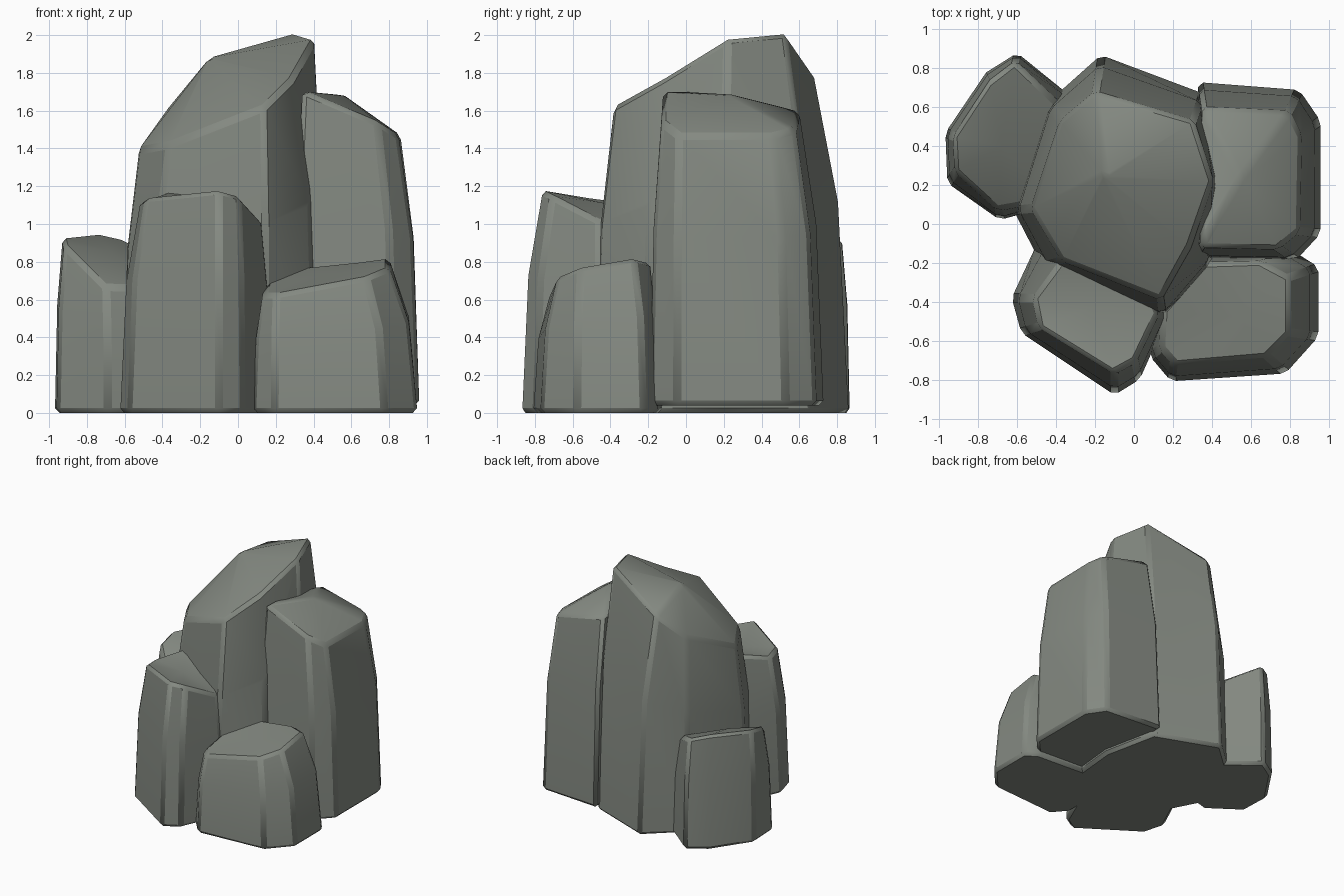
import bpy, bmesh, math
from mathutils import Vector

cube = bpy.data.objects.get("Cube")
if cube:
    bpy.data.objects.remove(cube, do_unlink=True)

stone = bpy.data.materials.new("grey_green_stone")
stone.use_nodes = True
colour = (0.23, 0.25, 0.22, 1)
stone.diffuse_color = colour
bsdf = stone.node_tree.nodes["Principled BSDF"]
bsdf.inputs["Base Color"].default_value = colour
bsdf.inputs["Roughness"].default_value = 0.9


def rock(name, foot, crown, peak, floor=0.0, waist=0.62, taper=0.3):
    """Tapered column: foot outline, bulging waist, sloping crown, faceted cap."""
    bm = bmesh.new()
    top = [Vector(c) for c in crown]
    base = [Vector((x, y, floor)) for x, y in foot]
    mid = []
    for b, t in zip(base, top):
        p = b.lerp(t, taper)
        p.z = floor + (t.z - floor) * waist
        mid.append(p)
    rings = [[bm.verts.new(p) for p in ring] for ring in (base, mid, top)]
    tip = bm.verts.new(peak)
    n = len(top)
    bm.faces.new(rings[0])
    for i in range(n):
        j = (i + 1) % n
        for low, high in zip(rings, rings[1:]):
            bm.faces.new((low[i], low[j], high[j], high[i]))
        bm.faces.new((rings[2][i], rings[2][j], tip))
    bmesh.ops.recalc_face_normals(bm, faces=bm.faces)
    mesh = bpy.data.meshes.new(name)
    bm.to_mesh(mesh)
    bm.free()
    mesh.materials.append(stone)
    obj = bpy.data.objects.new(name, mesh)
    bpy.context.collection.objects.link(obj)
    # Worn edges
    bevel = obj.modifiers.new("worn_edges", "BEVEL")
    bevel.width = 0.025
    bevel.segments = 1
    bevel.limit_method = "ANGLE"
    bevel.angle_limit = math.radians(25)
    bpy.ops.object.select_all(action="DESELECT")
    obj.select_set(True)
    bpy.context.view_layer.objects.active = obj
    bpy.ops.object.shade_smooth_by_angle(angle=math.radians(30))


# Tall central column
rock("central_rock",
     [(-0.17, 0.87), (0.36, 0.67), (0.46, 0.2), (0.42, -0.22),
      (0.15, -0.49), (-0.47, -0.22), (-0.62, 0.07), (-0.45, 0.62)],
     [(-0.2, 0.68, 1.79), (0.31, 0.53, 2.01), (0.41, 0.22, 1.98), (0.29, -0.12, 1.77),
      (0.14, -0.39, 1.62), (-0.37, -0.19, 1.42), (-0.53, 0.08, 1.39), (-0.38, 0.53, 1.6)],
     (-0.15, 0.25, 1.88))

# Second tallest column, behind on the +x side
rock("back_rock",
     [(0.33, 0.73), (0.85, 0.69), (0.96, 0.53), (0.96, -0.05), (0.83, -0.19), (0.3, -0.18)],
     [(0.35, 0.6, 1.6), (0.8, 0.58, 1.5), (0.86, 0.46, 1.47), (0.85, -0.04, 1.47),
      (0.74, -0.13, 1.54), (0.34, -0.12, 1.71)],
     (0.55, 0.24, 1.69), floor=0.04)

# Medium column at the front
rock("front_rock",
     [(-0.63, -0.38), (-0.58, -0.56), (-0.1, -0.88), (0.03, -0.8), (0.18, -0.46),
      (0.05, -0.1), (-0.5, -0.1)],
     [(-0.52, -0.38, 1.12), (-0.49, -0.53, 1.14), (-0.1, -0.77, 1.18), (0.01, -0.71, 1.15),
      (0.13, -0.46, 1.02), (0.03, -0.2, 1.05), (-0.35, -0.15, 1.18)],
     (-0.22, -0.43, 1.11))

# Low boulder at the front on the +x side
rock("low_rock",
     [(0.08, -0.68), (0.19, -0.81), (0.78, -0.77), (0.95, -0.58), (0.95, -0.22),
      (0.84, -0.15), (0.35, -0.12), (0.08, -0.4)],
     [(0.13, -0.64, 0.63), (0.2, -0.72, 0.63), (0.68, -0.68, 0.72), (0.8, -0.56, 0.77),
      (0.8, -0.27, 0.82), (0.65, -0.19, 0.8), (0.36, -0.2, 0.77), (0.14, -0.45, 0.68)],
     (0.54, -0.48, 0.74))

# Narrow slab on the -x side
rock("side_rock",
     [(-0.97, 0.47), (-0.96, 0.21), (-0.69, 0.02), (-0.4, 0.1), (-0.34, 0.67),
      (-0.6, 0.88), (-0.76, 0.78)],
     [(-0.93, 0.45, 0.93), (-0.92, 0.27, 0.89), (-0.7, 0.07, 0.67), (-0.42, 0.12, 0.66),
      (-0.38, 0.62, 0.8), (-0.61, 0.84, 0.92), (-0.74, 0.74, 0.95)],
     (-0.68, 0.4, 0.86))
